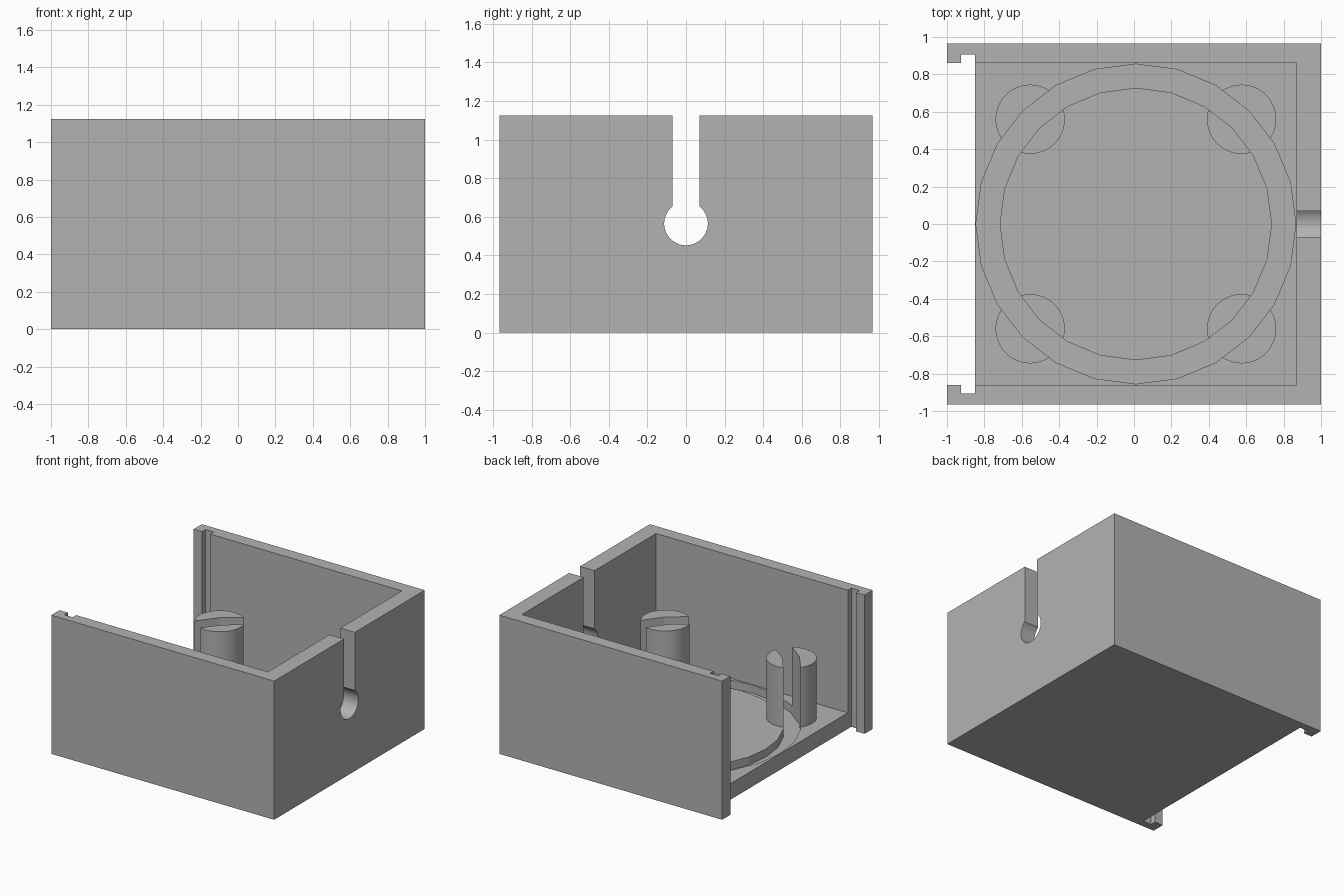
import bpy
import bmesh
import math
from mathutils import Vector

cube = bpy.data.objects.get("Cube")
if cube:
    bpy.data.objects.remove(cube, do_unlink=True)

# Main dimensions
HALF_X, HALF_Y, HEIGHT = 1.0, 0.965, 1.125
FLOOR = 0.13
CAVITY_Y, CAVITY_END = 0.86, 0.87
FLOOR_EDGE = -0.85
CENTRE_X = 0.01
POST_TOP, POST_RADIUS = 0.613, 0.185

grey = bpy.data.materials.new("matte_grey")
grey.use_nodes = True
grey.diffuse_color = (0.45, 0.45, 0.45, 1)
grey.node_tree.nodes["Principled BSDF"].inputs["Base Color"].default_value = grey.diffuse_color


def prism(name, profile, axis, low, high):
    """Extrude a closed 2D profile along the x, y or z axis."""
    place = {"x": lambda a, b, t: (t, a, b),
             "y": lambda a, b, t: (a, t, b),
             "z": lambda a, b, t: (a, b, t)}[axis]
    bm = bmesh.new()
    face = bm.faces.new([bm.verts.new(place(a, b, low)) for a, b in profile])
    grown = bmesh.ops.extrude_face_region(bm, geom=[face])["geom"]
    bmesh.ops.translate(bm, vec=Vector(place(0, 0, high - low)),
                        verts=[v for v in grown if isinstance(v, bmesh.types.BMVert)])
    bmesh.ops.recalc_face_normals(bm, faces=bm.faces)
    mesh = bpy.data.meshes.new(name)
    bm.to_mesh(mesh)
    bm.free()
    mesh.materials.append(grey)
    obj = bpy.data.objects.new(name, mesh)
    bpy.context.collection.objects.link(obj)
    return obj


def rectangle(a0, a1, b0, b1):
    return [(a0, b0), (a1, b0), (a1, b1), (a0, b1)]


def arc(ca, cb, radius, sides, start=0.0, sweep=math.tau):
    return [(ca + radius * math.cos(start + sweep * i / sides),
             cb + radius * math.sin(start + sweep * i / sides)) for i in range(sides)]


def activate(obj):
    bpy.ops.object.select_all(action="DESELECT")
    obj.select_set(True)
    bpy.context.view_layer.objects.active = obj


def cut(target, cutter, keep=False):
    mod = target.modifiers.new("cut", "BOOLEAN")
    mod.operation = "DIFFERENCE"
    mod.solver = "EXACT"
    mod.object = cutter
    activate(target)
    bpy.ops.object.modifier_apply(modifier=mod.name)
    if not keep:
        bpy.data.objects.remove(cutter, do_unlink=True)


def smooth(obj):
    activate(obj)
    bpy.ops.object.shade_smooth_by_angle(angle=math.radians(12))


# Open-topped case: cavity above the floor and a fully open left end
case = prism("case", rectangle(-HALF_X, HALF_X, -HALF_Y, HALF_Y), "z", 0, HEIGHT)
cavity = [(-1.2, -0.2), (FLOOR_EDGE, -0.2), (FLOOR_EDGE, FLOOR),
          (CAVITY_END, FLOOR), (CAVITY_END, 1.3), (-1.2, 1.3)]
cut(case, prism("cavity_cutter", cavity, "y", -CAVITY_Y, CAVITY_Y))

# Vertical grooves for a sliding end panel
for side in (-1, 1):
    ys = sorted((side * 0.8, side * 0.905))
    cut(case, prism("panel_groove_cutter", rectangle(-0.925, FLOOR_EDGE, *ys),
                    "z", -0.2, 1.3))

# Keyhole cable opening in the end wall
slot, hole_z, hole_r = 0.07, 0.565, 0.113
lean = math.asin(slot / hole_r)
keyhole = arc(0, hole_z, hole_r, 48, math.pi / 2 + lean, math.tau - 2 * lean)
keyhole += [(slot, hole_z + hole_r * math.cos(lean)), (slot, 1.3), (-slot, 1.3)]
cut(case, prism("keyhole_cutter", keyhole, "x", 0.7, 1.2))

# Faceted ring groove shared by floor and posts
ring = prism("ring_cutter", arc(CENTRE_X, 0, 0.855, 24), "z", FLOOR / 2, 0.9)
cut(ring, prism("ring_core", arc(CENTRE_X, 0, 0.728, 24), "z", 0, 1))
cut(case, ring, keep=True)
smooth(case)

# Four split posts standing on the floor
for x_name, sx in (("right", -1), ("left", 1)):
    for y_name, sy in (("front", -1), ("back", 1)):
        post = prism(f"{y_name}_{x_name}_post",
                     arc(CENTRE_X + sx * 0.565, sy * 0.56, POST_RADIUS, 64),
                     "z", FLOOR, POST_TOP)
        cut(post, ring, keep=True)
        smooth(post)

bpy.data.objects.remove(ring, do_unlink=True)
